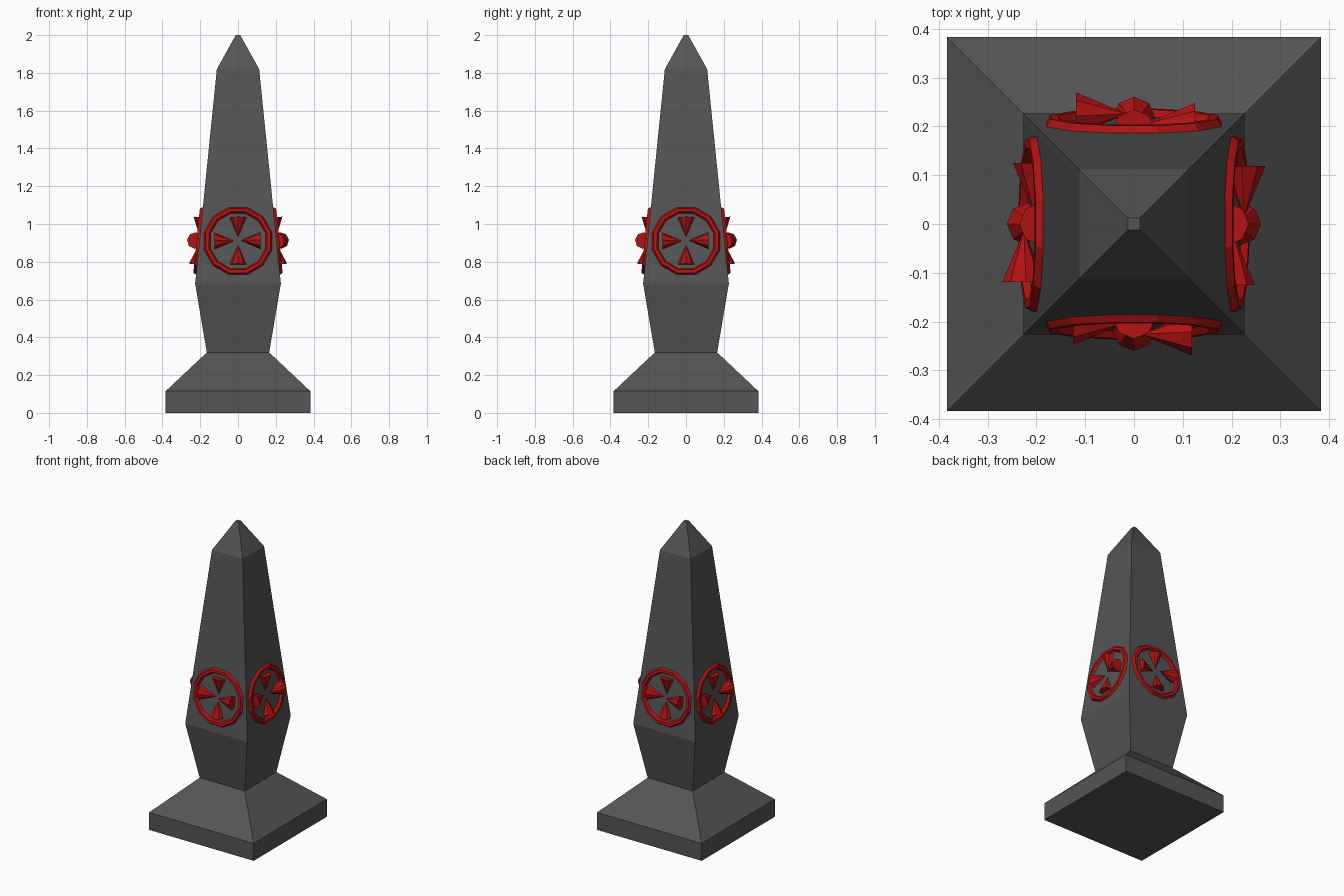
import bpy, bmesh, math
from mathutils import Matrix, Vector

if "Cube" in bpy.data.objects:
    bpy.data.objects.remove(bpy.data.objects["Cube"])


def material(name, color):
    m = bpy.data.materials.new(name)
    m.diffuse_color = color
    m.use_nodes = True
    m.node_tree.nodes["Principled BSDF"].inputs["Base Color"].default_value = m.diffuse_color
    return m


stone = material("dark_stone", (0.09, 0.09, 0.09, 1))
red = material("red", (0.45, 0.006, 0.006, 1))


def finish(bm, name, mat):
    bmesh.ops.recalc_face_normals(bm, faces=bm.faces)
    mesh = bpy.data.meshes.new(name)
    bm.to_mesh(mesh)
    bm.free()
    obj = bpy.data.objects.new(name, mesh)
    bpy.context.collection.objects.link(obj)
    mesh.materials.append(mat)
    return obj


# Obelisk: square cross-sections stacked as (half width, height)
profile = [(0.383, 0), (0.383, 0.115), (0.165, 0.32),
           (0.227, 0.685), (0.112, 1.82), (0.012, 2.0)]
bm = bmesh.new()
rings = [[bm.verts.new((sx * h, sy * h, z))
          for sx, sy in ((-1, -1), (1, -1), (1, 1), (-1, 1))] for h, z in profile]
for lo, hi in zip(rings, rings[1:]):
    for i in range(4):
        j = (i + 1) % 4
        bm.faces.new((lo[i], lo[j], hi[j], hi[i]))
bm.faces.new(rings[0])
bm.faces.new(rings[-1])
finish(bm, "obelisk", stone)

# Emblem frame: x right, y up the sloping face, z outward
slope = math.atan((0.227 - 0.112) / (1.82 - 0.685))
front = (Matrix.Translation((0, -0.204, 0.91))
         @ Matrix.Rotation(math.pi / 2 - slope, 4, 'X'))


def add_ring(name, frame):
    bpy.ops.mesh.primitive_torus_add(major_segments=12, minor_segments=6,
                                     major_radius=0.1685, minor_radius=0.0175)
    obj = bpy.context.object
    obj.name = name
    obj.data.transform(frame @ Matrix.Rotation(math.radians(15), 4, 'Z'))
    obj.data.materials.append(red)


def add_cross(name, frame):
    bm = bmesh.new()
    for k in range(4):
        # The right-hand arm stands slightly further out
        shift = Vector((-0.006, 0, 0.022)) if k == 3 else Vector((0, 0, 0))
        m = (frame @ Matrix.Translation(shift)
             @ Matrix.Rotation(k * math.pi / 2, 4, 'Z')
             @ Matrix.Translation((0, 0.0725, 0))
             @ Matrix.Rotation(-math.pi / 2, 4, 'X'))
        bmesh.ops.create_cone(bm, cap_ends=True, segments=8, radius1=0,
                              radius2=0.044, depth=0.105, matrix=m)
    bmesh.ops.remove_doubles(bm, verts=bm.verts, dist=1e-5)
    finish(bm, name, red)


# One emblem on each side
for k, side in enumerate(("front", "right", "back", "left")):
    frame = Matrix.Rotation(k * math.pi / 2, 4, 'Z') @ front
    add_ring(side + "_emblem_ring", frame)
    add_cross(side + "_emblem_cross", frame)
